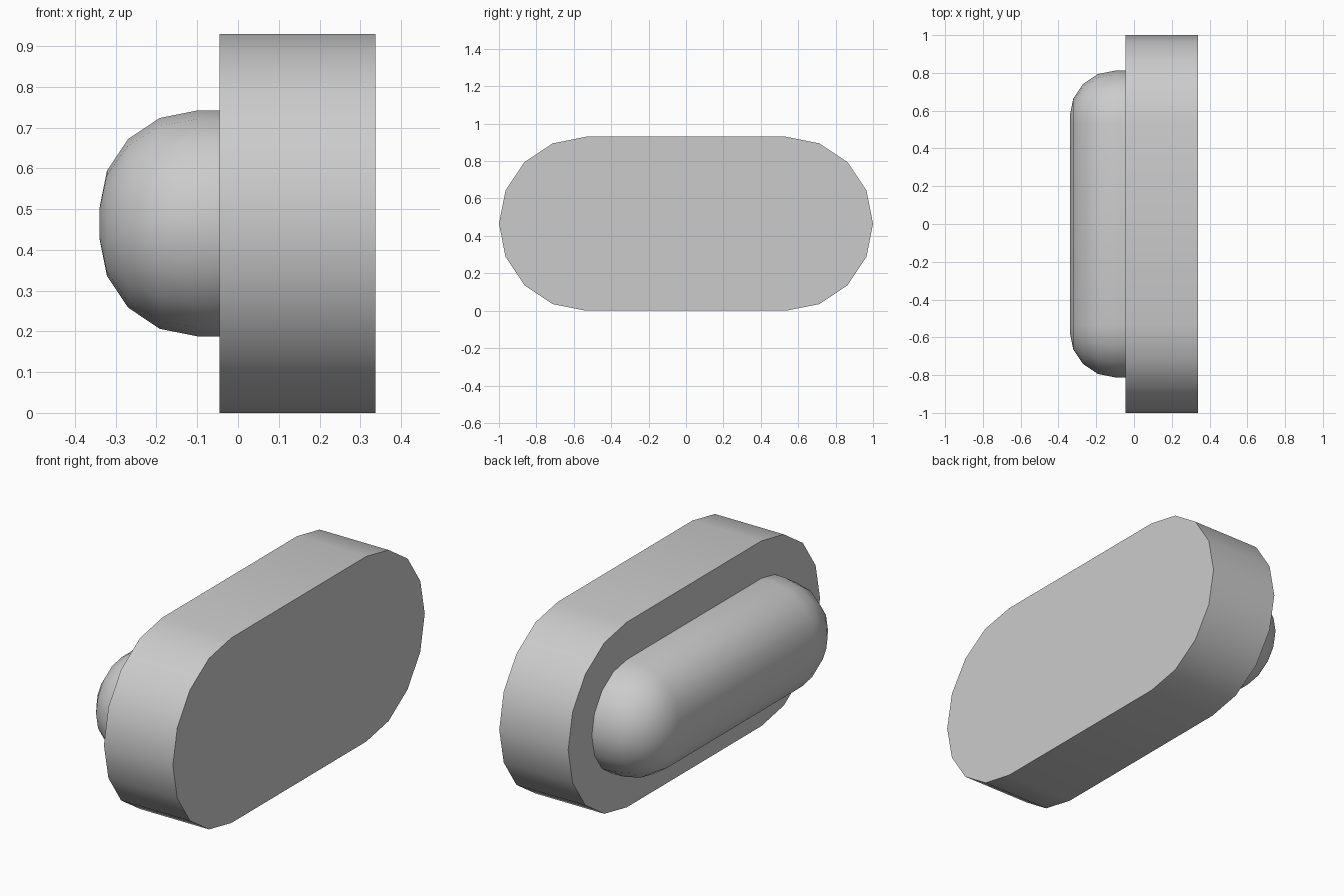
import bpy, bmesh
from math import sin, cos, pi, radians

if "Cube" in bpy.data.objects:
    bpy.data.objects.remove(bpy.data.objects["Cube"])

HALF, CZ, SEG = 0.535, 0.465, 8


def stadium(x, r):
    """Capsule-shaped ring in the YZ plane at depth x."""
    pts = []
    for side in (1, -1):
        for i in range(SEG + 1):
            a = -pi / 2 + pi * i / SEG
            pts.append((x, side * (HALF + r * cos(a)), CZ + side * r * sin(a)))
    return pts


def loft(name, sections, close_start=True):
    """Skin a list of (x, radius) stadium sections, then cap the ends."""
    bm = bmesh.new()
    rings = [[bm.verts.new(p) for p in stadium(x, r)] for x, r in sections]
    n = len(rings[0])
    for a, b in zip(rings, rings[1:]):
        for i in range(n):
            j = (i + 1) % n
            bm.faces.new((a[i], a[j], b[j], b[i]))
    if close_start:
        bm.faces.new(rings[0])
    bm.faces.new(rings[-1])
    bmesh.ops.recalc_face_normals(bm, faces=bm.faces[:])
    mesh = bpy.data.meshes.new(name)
    bm.to_mesh(mesh)
    bm.free()
    ob = bpy.data.objects.new(name, mesh)
    bpy.context.collection.objects.link(ob)
    bpy.ops.object.select_all(action='DESELECT')
    ob.select_set(True)
    bpy.context.view_layer.objects.active = ob
    bpy.ops.object.shade_smooth_by_angle(angle=radians(35))
    return ob


# Thick mounting plate
loft("base_plate", [(0.338, 0.465), (-0.045, 0.465)])

# Rounded button: straight wall, then a quarter-round edge to a narrow flat
dome = [(-0.045, 0.277)]
for k in range(5):
    t = pi / 2 * k / 4
    dome.append((-0.10 - 0.24 * sin(t), 0.037 + 0.24 * cos(t)))
loft("rounded_button", dome)
